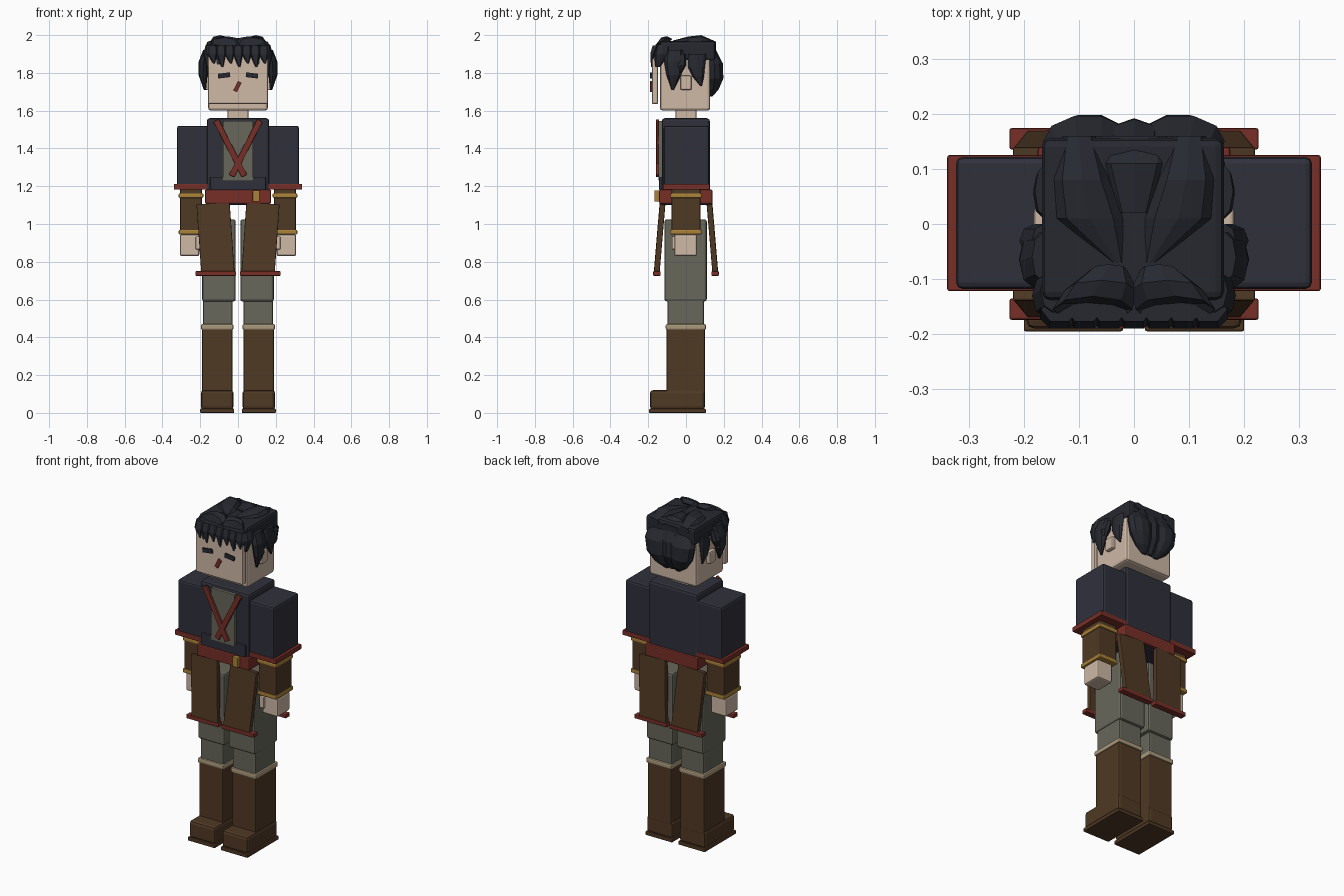
import bpy, bmesh, math
from mathutils import Vector, Matrix


def mat(name, *rgb):
    m = bpy.data.materials.new(name)
    m.diffuse_color = (*rgb, 1)
    return m


NAVY = mat("navy cloth", 0.029, 0.030, 0.044)
HAIR = mat("dark hair", 0.020, 0.022, 0.030)
BROWN = mat("brown leather", 0.080, 0.041, 0.018)
RED = mat("red trim", 0.185, 0.028, 0.020)
GOLD = mat("gold", 0.40, 0.22, 0.04)
OLIVE = mat("olive cloth", 0.135, 0.135, 0.105)
TAN = mat("tan cuff", 0.40, 0.32, 0.20)
SKIN = mat("skin", 0.62, 0.48, 0.38)


def finish(name, bm, material, bevel=0.0):
    bmesh.ops.recalc_face_normals(bm, faces=bm.faces)
    me = bpy.data.meshes.new(name)
    bm.to_mesh(me)
    bm.free()
    me.materials.append(material)
    ob = bpy.data.objects.new(name, me)
    bpy.context.collection.objects.link(ob)
    if bevel:
        mod = ob.modifiers.new("bevel", "BEVEL")
        mod.width, mod.segments = bevel, 2
    return ob


def box(name, material, x, y, z, bevel=0.008, rot=None):
    """Box from ranges, optionally rotated about its own centre."""
    bm = bmesh.new()
    c = Vector([(r[0] + r[1]) / 2 for r in (x, y, z)])
    size = [abs(r[1] - r[0]) for r in (x, y, z)]
    bmesh.ops.create_cube(bm, size=1, matrix=Matrix.Diagonal((*size, 1)))
    ob = finish(name, bm, material, bevel)
    ob.location = c
    if rot:
        ob.rotation_euler = rot
    return ob


def lock(name, rings, w, d, sides=8):
    """Tapered tuft of hair: rings of (point, half width, half depth)."""
    bm = bmesh.new()
    w, d = Vector(w), Vector(d)
    loops = []
    for p, hw, hd in rings:
        loops.append([bm.verts.new(Vector(p) + w * hw * math.cos(a) + d * hd * math.sin(a))
                      for a in (math.tau * i / sides for i in range(sides))])
    for a, b in zip(loops, loops[1:]):
        for i in range(sides):
            j = (i + 1) % sides
            bm.faces.new((a[i], a[j], b[j], b[i]))
    bm.faces.new(loops[0])
    bm.faces.new(loops[-1])
    return finish(name, bm, HAIR)


X, Y, Z = (1, 0, 0), (0, 1, 0), (0, 0, 1)

for s, side in ((-1, "left"), (1, "right")):
    def both(a, b):
        return (s * a, s * b)

    # Boots and legs
    box(f"{side}_sole", BROWN, both(.02, .20), (-.195, .105), (0, .022), .004)
    box(f"{side}_foot", BROWN, both(.024, .196), (-.19, .10), (.018, .12), .015)
    box(f"{side}_boot_shaft", BROWN, both(.03, .19), (-.103, .10), (.10, .45))
    box(f"{side}_boot_cuff", TAN, both(.024, .196), (-.108, .106), (.44, .47))
    box(f"{side}_shin", OLIVE, both(.03, .185), (-.098, .095), (.46, .60))
    box(f"{side}_thigh", OLIVE, both(.012, .19), (-.114, .110), (.59, 1.025), .012)

    # Sleeves, forearms and hands
    box(f"{side}_sleeve", NAVY, both(.15, .323), (-.118, .122), (1.20, 1.52), .012)
    box(f"{side}_sleeve_trim", RED, both(.155, .339), (-.122, .125), (1.182, 1.212), .004)
    box(f"{side}_forearm", BROWN, both(.19, .308), (-.077, .077), (.95, 1.19))
    for z in (.945, 1.138):
        box(f"{side}_bracer_band", GOLD, both(.183, .314), (-.083, .083), (z, z + .024), .006)
    box(f"{side}_hand", SKIN, both(.205, .308), (-.062, .058), (.83, .945), .01)
    box(f"{side}_thumb", SKIN, both(.192, .225), (-.075, -.025), (.865, .935), .006)

    # Coat tails at front and back, flaring outward at the bottom
    for t, end in ((-1, "front"), (1, "back")):
        lean = (t * math.radians(4.8), s * math.radians(4.0), 0)
        box(f"{side}_{end}_coat_tail", BROWN, both(.031, .207), (t * .125, t * .155), (.735, 1.11), .004, lean)
        box(f"{side}_{end}_tail_trim", RED, both(.01, .226), (t * .135, t * .174), (.726, .75), .004)

    # Ears, eyes, side locks
    box(f"{side}_ear", SKIN, both(.155, .182), (-.03, .03), (1.71, 1.785), .008)
    box(f"{side}_eye", HAIR, both(.042, .106), (-.190, -.181), (1.774, 1.799), 0, (0, s * math.radians(7), 0))
    lock(f"{side}_side_lock", [((s * .165, -.06, 1.92), .045, .02), ((s * .182, -.066, 1.86), .05, .026),
                               ((s * .185, -.064, 1.79), .04, .024), ((s * .175, -.07, 1.71), .006, .006)], Y, X)
    lock(f"{side}_side_lock_tip", [((s * .165, -.03, 1.90), .03, .02), ((s * .18, -.03, 1.84), .03, .028),
                                   ((s * .183, -.04, 1.78), .006, .006)], Y, X)
    lock(f"{side}_ear_lock", [((s * .16, .06, 1.90), .05, .02), ((s * .165, .055, 1.83), .045, .018),
                              ((s * .168, .065, 1.78), .03, .014), ((s * .166, .08, 1.73), .004, .004)], Y, X)

    # Back hair lobes
    lock(f"{side}_back_lobe", [((s * .08, .13, 1.91), .07, .03), ((s * .085, .15, 1.85), .08, .048),
                               ((s * .08, .152, 1.77), .07, .048), ((s * .06, .143, 1.71), .045, .03),
                               ((s * .04, .13, 1.675), .015, .01)], X, Y, 10)

    # Crown tufts lying on top of the head
    lock(f"{side}_crown_tuft", [((s * .10, .16, 1.945), .03, .02), ((s * .095, .08, 1.97), .05, .03),
                                ((s * .08, .01, 1.97), .06, .022), ((s * .03, -.07, 1.965), .01, .006)], X, Z)
    # Swept fringe peaks
    lock(f"{side}_fringe_peak", [((s * .045, -.085, 1.965), .035, .02), ((s * .06, -.12, 1.97), .065, .03),
                                 ((s * .075, -.155, 1.955), .072, .04), ((s * .09, -.165, 1.91), .06, .033),
                                 ((s * .105, -.17, 1.86), .035, .02)], X, (0, .6, .8))
    lock(f"{side}_temple_lock", [((s * .145, -.12, 1.95), .025, .04), ((s * .16, -.13, 1.90), .025, .04),
                                 ((s * .16, -.15, 1.83), .006, .012)], X, Y)

# Jagged fringe over the forehead
for i, x in enumerate((-.135, -.09, -.045, 0, .045, .09, .135)):
    low = 1.83 if i % 2 else 1.85
    lock("fringe_lock", [((x, -.155, 1.945), .034, .025), ((x, -.172, 1.90), .036, .02),
                         ((x + .008, -.18, low), .005, .006)], X, Y, 6)

lock("back_middle_lobe", [((0, .13, 1.92), .05, .03), ((0, .148, 1.86), .055, .042),
                          ((0, .15, 1.77), .05, .042), ((0, .13, 1.68), .02, .012)], X, Y)
lock("rear_crown_tuft", [((0, .16, 1.93), .06, .02), ((0, .11, 1.96), .06, .025),
                         ((0, .02, 1.965), .03, .012)], X, Z)

# Head and face
box("hair_cap", HAIR, (-.167, .163), (-.138, .156), (1.865, 1.968), .015)
box("head", SKIN, (-.158, .158), (-.138, .128), (1.60, 1.93), .015)
box("face_plate", SKIN, (-.158, .158), (-.181, -.148), (1.635, 1.90), .008)
box("mouth", RED, (-.014, .008), (-.190, -.181), (1.70, 1.755), 0, (0, math.radians(27), 0))
box("neck", SKIN, (-.055, .055), (-.055, .055), (1.54, 1.61))

# Torso, shirt and belt
box("jacket", NAVY, (-.165, .165), (-.128, .126), (1.10, 1.56), .015)
box("shirt_front", OLIVE, (-.08, .08), (-.146, -.12), (1.23, 1.545), .003)
box("jacket_hem", NAVY, (-.147, .147), (-.142, -.12), (1.18, 1.25), .004)
box("belt", RED, (-.175, .175), (-.142, .14), (1.108, 1.182), .006)
box("buckle", GOLD, (.077, .115), (-.168, -.14), (1.118, 1.178), .005)

# Crossed straps on the chest
for s in (-1, 1):
    box("chest_strap", RED, (s * .041 - .0155, s * .041 + .0155), (-.158, -.142), (1.236, 1.566), .003,
        (0, s * math.radians(27), 0))
